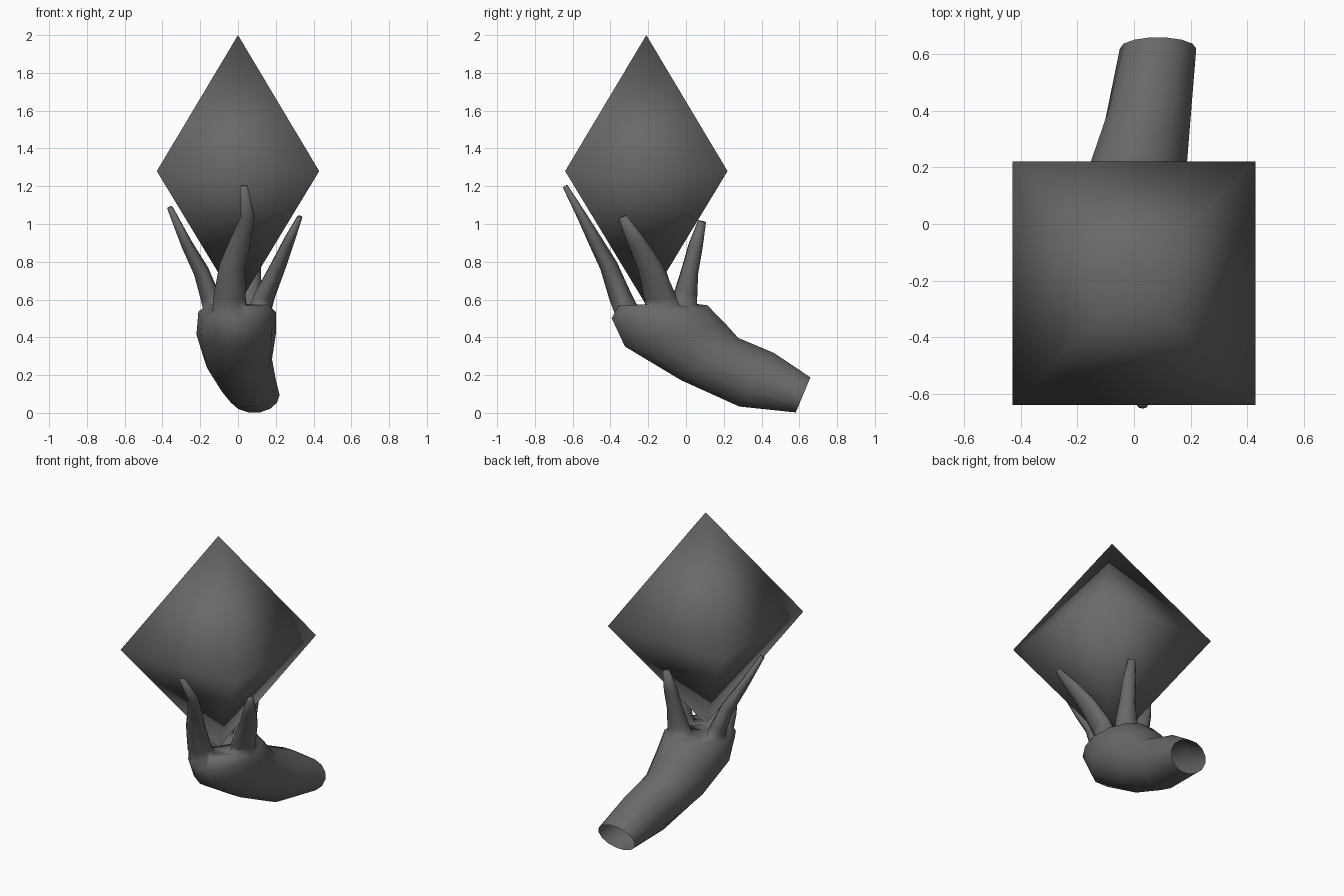
import bpy, bmesh
from math import cos, sin, tau
from mathutils import Vector

cube = bpy.data.objects.get("Cube")
if cube:
    bpy.data.objects.remove(cube)

grey = bpy.data.materials.new("dark_grey")
grey.use_nodes = True
colour = (0.14, 0.14, 0.14, 1)
grey.diffuse_color = colour
grey.node_tree.nodes["Principled BSDF"].inputs["Base Color"].default_value = colour
CRYSTAL = Vector((0, -0.21, 1.28))


def add_object(name, bm):
    bmesh.ops.recalc_face_normals(bm, faces=bm.faces)
    mesh = bpy.data.meshes.new(name)
    bm.to_mesh(mesh)
    bm.free()
    mesh.materials.append(grey)
    mesh.shade_smooth()
    obj = bpy.data.objects.new(name, mesh)
    bpy.context.collection.objects.link(obj)
    return obj


def loft(name, rings, sides):
    """Closed tube through rings of (centre, first half axis, second half axis)."""
    bm = bmesh.new()
    loops = [[bm.verts.new(c + a * cos(tau * i / sides) + b * sin(tau * i / sides))
              for i in range(sides)] for c, a, b in rings]
    for low, high in zip(loops, loops[1:]):
        for i in range(sides):
            j = (i + 1) % sides
            bm.faces.new((low[i], low[j], high[j], high[i]))
    bm.faces.new(loops[0])
    bm.faces.new(loops[-1])
    return add_object(name, bm)


# Crystal: smooth-shaded octahedron with a square waist
bm = bmesh.new()
top, bottom = [bm.verts.new(CRYSTAL + Vector((0, 0, h))) for h in (0.72, -0.71)]
waist = [bm.verts.new(CRYSTAL + Vector((x, y, 0)) * 0.43)
         for x, y in ((-1, -1), (1, -1), (1, 1), (-1, 1))]
for i in range(4):
    for tip in (top, bottom):
        bm.faces.new((waist[i], waist[(i + 1) % 4], tip))
add_object("crystal", bm)

# Forearm and palm: inner y, z, outer y, z, middle x, half width
sections = [
    (.66, .19, .58, .00, .085, .135),
    (.47, .32, .28, .03, .05, .15),
    (.28, .40, -.03, .17, .0, .18),
    (.21, .48, -.33, .35, -.01, .21),
    (.12, .57, -.40, .50, -.005, .205),
    (.04, .58, -.36, .57, 0, .16),
]
rings = []
for y1, z1, y2, z2, x, w in sections:
    inner, outer = Vector((x, y1, z1)), Vector((x, y2, z2))
    rings.append(((inner + outer) / 2, Vector((w, 0, 0)), (inner - outer) / 2))
hand = loft("hand", rings, 14)

# Fingers: flatness, then x, y, z, radius along each path
fingers = {
    "front_finger": (.7, [(-.04, -.27, .44, .10), (-.045, -.35, .62, .085), (-.03, -.41, .78, .068),
                          (.01, -.475, .9, .055), (.052, -.55, 1.04, .038), (.03, -.64, 1.2, .02)]),
    "left_finger": (.6, [(.09, -.10, .46, .10), (.14, -.14, .62, .09), (.21, -.19, .77, .07),
                         (.27, -.265, .91, .05), (.326, -.335, 1.035, .024)]),
    "right_finger": (.65, [(-.10, -.12, .46, .10), (-.15, -.14, .62, .08), (-.195, -.17, .75, .065),
                           (-.27, -.22, .89, .048), (-.36, -.30, 1.085, .024)]),
    "back_finger": (.9, [(.04, -.02, .46, .09), (.06, .0, .64, .07), (.07, .02, .75, .053),
                         (.08, .05, .88, .045), (.088, .085, 1.015, .025)]),
}
for name, (flat, path) in fingers.items():
    points = [Vector(p[:3]) for p in path]
    outward = (points[-1] - CRYSTAL) * Vector((1, 1, 0)).length
    outward.z = 0
    rings = []
    for i, p in enumerate(points):
        along = (points[min(i + 1, len(points) - 1)] - points[max(i - 1, 0)]).normalized()
        side = along.cross(outward).normalized()
        r = path[i][3]
        rings.append((p, side * r, side.cross(along) * r * flat))
    finger = loft(name, rings, 8)
    finger.hide_render = True
    join = hand.modifiers.new(name, "BOOLEAN")
    join.operation, join.solver, join.object = "UNION", "EXACT", finger

# Merge the fingers into the hand
merged = bpy.data.meshes.new_from_object(
    hand.evaluated_get(bpy.context.evaluated_depsgraph_get()))
hand.modifiers.clear()
hand.data = merged
for name in fingers:
    bpy.data.objects.remove(bpy.data.objects[name])

# Open the cut end of the forearm
bm = bmesh.new()
bm.from_mesh(merged)
end = [f for f in bm.faces if f.calc_center_median().y > 0.6 and f.normal.y > 0.7]
bmesh.ops.delete(bm, geom=end, context="FACES")
bm.to_mesh(merged)
bm.free()
merged.shade_smooth()
